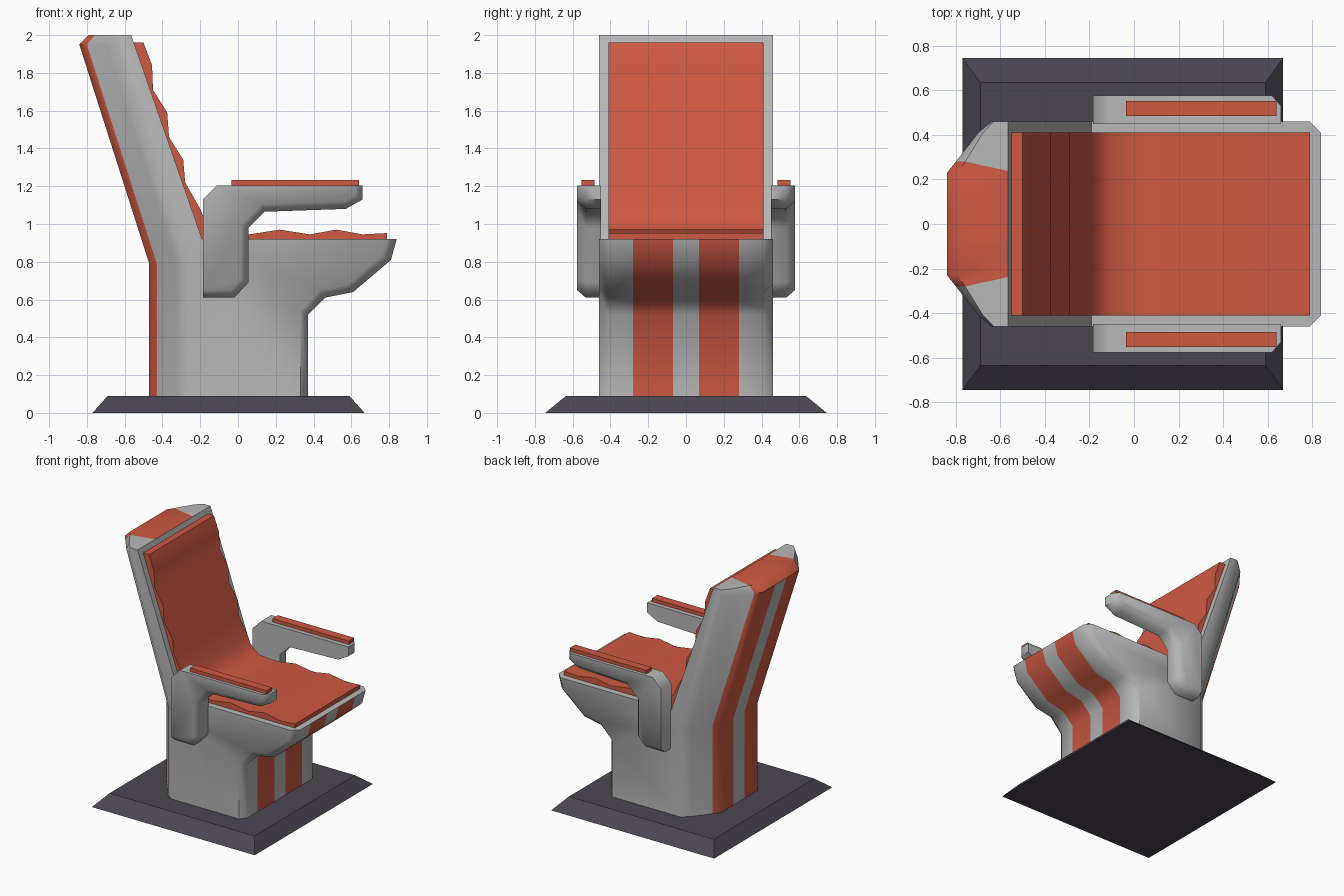
import bpy
import bmesh
import math

cube = bpy.data.objects.get("Cube")
if cube:
    bpy.data.objects.remove(cube, do_unlink=True)


def material(name, rgb):
    mat = bpy.data.materials.new(name)
    mat.use_nodes = True
    mat.diffuse_color = (*rgb, 1)
    mat.node_tree.nodes["Principled BSDF"].inputs["Base Color"].default_value = (*rgb, 1)
    return mat


GREY = material("light grey shell", (0.48, 0.48, 0.48))
RED = material("red upholstery", (0.62, 0.10, 0.055))
DARK = material("dark plinth", (0.07, 0.062, 0.085))


def loft(name, rings, mats, smooth=None, paint=None):
    """Skin a list of equal-length closed rings and cap both ends."""
    bm = bmesh.new()
    loops = [[bm.verts.new(p) for p in ring] for ring in rings]
    n = len(loops[0])
    for a, b in zip(loops, loops[1:]):
        for i in range(n):
            j = (i + 1) % n
            face = bm.faces.new((a[i], a[j], b[j], b[i]))
            if paint and paint(i, face.calc_center_median()):
                face.material_index = 1
    bm.faces.new(loops[0])
    bm.faces.new(loops[-1][::-1])
    bmesh.ops.recalc_face_normals(bm, faces=bm.faces)
    mesh = bpy.data.meshes.new(name)
    bm.to_mesh(mesh)
    bm.free()
    for mat in mats:
        mesh.materials.append(mat)
    obj = bpy.data.objects.new(name, mesh)
    bpy.context.collection.objects.link(obj)
    if smooth:
        bpy.ops.object.select_all(action="DESELECT")
        obj.select_set(True)
        bpy.context.view_layer.objects.active = obj
        bpy.ops.object.shade_smooth_by_angle(angle=math.radians(smooth))
    return obj


def rect(x0, x1, y0, y1, z):
    return [(x0, y0, z), (x1, y0, z), (x1, y1, z), (x0, y1, z)]


# Plinth with sloping sides
loft("plinth", [rect(-0.77, 0.67, -0.745, 0.745, 0),
                rect(-0.69, 0.59, -0.635, 0.635, 0.09)], [DARK])

# Shell side profile: x, z, and how far the point moves at the outermost layer
BACK = [(-0.47, 0.09), (-0.47, 0.79), (-0.84, 1.95), (-0.79, 2.0)]
FRONT = [(-0.565, 2.0, 0, 0), (-0.19, 0.92, 0, 0), (0.84, 0.92, -0.05, 0),
         (0.81, 0.81, -0.05, 0.02), (0.61, 0.64, -0.03, 0.04),
         (0.46, 0.61, -0.03, 0.04), (0.37, 0.52, -0.04, 0.02),
         (0.37, 0.09, -0.04, 0)]
# Half-width of each layer and how far the rounded back is drawn in there
LAYERS = [(0.07, 0), (0.23, 0), (0.28, 0.04), (0.41, 0.14), (0.46, 0.20)]
TOP_FRONT = len(BACK)


def shell_ring(y, inset):
    outer = 1 if abs(y) > 0.45 else 0
    ring = []
    for i, (x, z) in enumerate(BACK):
        ring.append((x + inset * (0.8 if i == 3 else 1), y, z))
    for i, (x, z, dx, dz) in enumerate(FRONT):
        squeeze = 0.85 if i == 0 and 0.2 < abs(y) < 0.3 else 1
        ring.append((x + dx * outer, y * squeeze, z + dz * outer))
    return ring


def stripe(i, c):
    if i in (2, 3):
        return abs(c.y) < 0.28
    return 0.07 < abs(c.y) < 0.28 and (i < 2 or 6 <= i <= 10)


sides = [(-y, b) for y, b in reversed(LAYERS)] + LAYERS
loft("seat_shell", [shell_ring(y, b) for y, b in sides], [GREY, RED], 50, stripe)

# Wavy cushions, each one profile across the seat
BACK_PAD = [(-0.556, 1.96), (-0.50, 1.96), (-0.455, 1.84), (-0.45, 1.71),
            (-0.375, 1.59), (-0.365, 1.46), (-0.29, 1.34), (-0.28, 1.22),
            (-0.20, 1.08), (-0.175, 1.02), (-0.10, 0.955)]
SEAT_PAD = [(0.06, 0.945), (0.22, 0.97), (0.38, 0.945), (0.52, 0.97),
            (0.66, 0.945), (0.79, 0.952), (0.79, 0.918), (-0.19, 0.918)]
loft("cushion", [[(x, y, z) for x, z in BACK_PAD + SEAT_PAD] for y in (-0.41, 0.41)],
     [RED], 40)

# Armrests: x, z, and shift of the point on the bevelled outer face
ARM = [(-0.185, 0.61, 0, 0.04), (-0.02, 0.61, -0.015, 0.04),
       (0.055, 0.69, -0.04, 0.015), (0.055, 0.98, -0.04, 0.015),
       (0.14, 1.065, -0.015, 0.04), (0.57, 1.08, -0.01, 0.04),
       (0.66, 1.13, -0.04, 0.02), (0.66, 1.205, -0.04, 0),
       (-0.11, 1.205, 0, 0), (-0.185, 1.13, 0, 0)]
for side, label in ((1, "left"), (-1, "right")):
    rings = [[(x + dx * k, side * y, z + dz * k) for x, z, dx, dz in ARM]
             for y, k in ((0.45, 0), (0.53, 0), (0.577, 1))]
    loft(label + "_armrest", rings, [GREY], 50)
    y0, y1 = sorted((side * 0.485, side * 0.553))
    loft(label + "_arm_pad", [rect(-0.035, 0.64, y0, y1, z) for z in (1.2, 1.233)], [RED])
